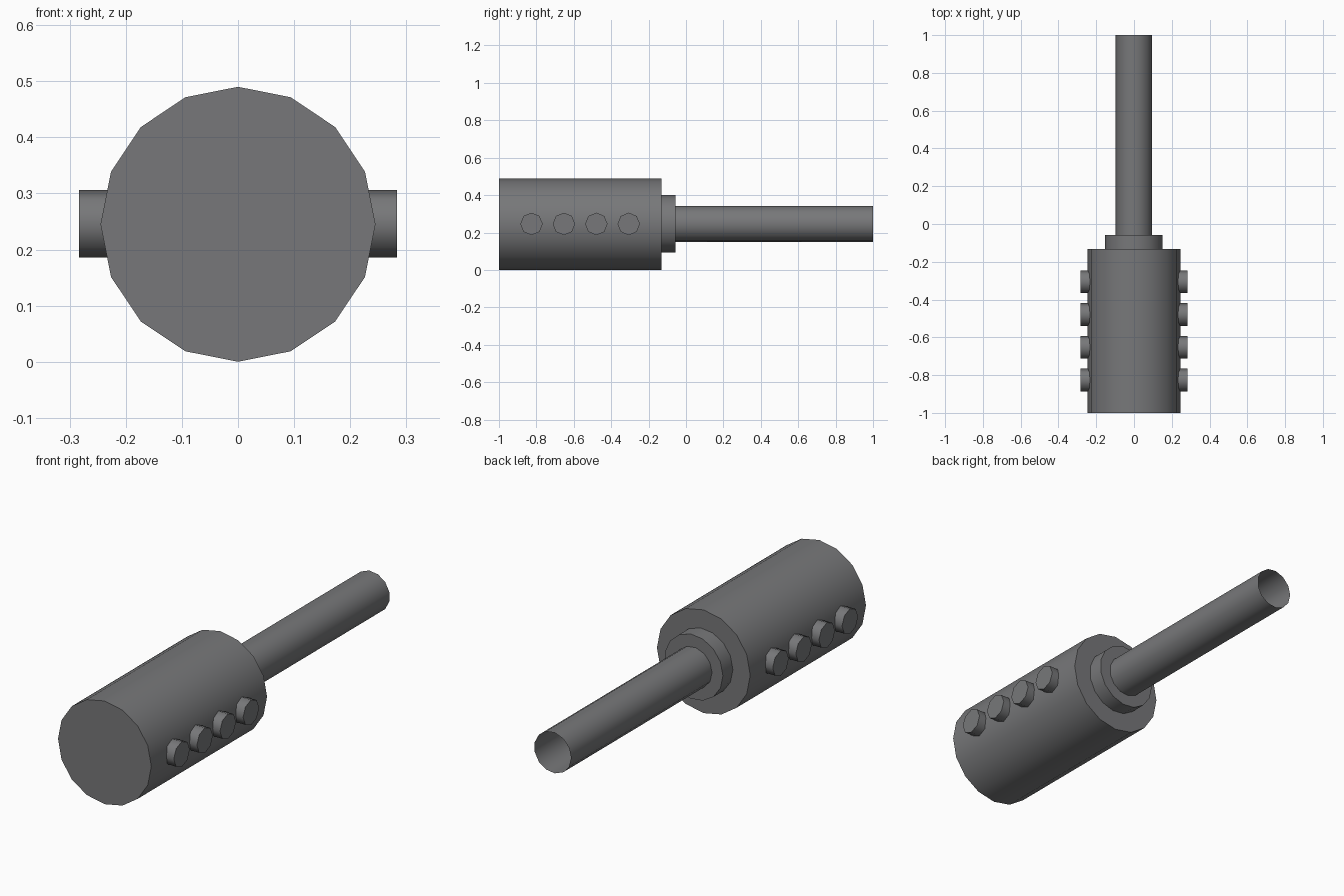
import bpy, bmesh
from math import cos, sin, pi, radians

if "Cube" in bpy.data.objects:
    bpy.data.objects.remove(bpy.data.objects["Cube"])

CZ = 0.245  # height of the main axis

dark = bpy.data.materials.new("dark_grey")
dark.diffuse_color = (0.185, 0.187, 0.193, 1)
dark.use_nodes = True
dark.node_tree.nodes["Principled BSDF"].inputs["Base Color"].default_value = dark.diffuse_color


def prism(name, axis, start, end, centre, radius, sides, phase=0.0, cap_start=True, cap_end=True):
    """Cylinder along 'x' or 'y'; centre is the pair of remaining coordinates."""
    bm = bmesh.new()
    rings = []
    for t in (start, end):
        ring = []
        for i in range(sides):
            a = phase + 2 * pi * i / sides
            u, z = centre[0] + radius * cos(a), centre[1] + radius * sin(a)
            ring.append(bm.verts.new((u, t, z) if axis == 'y' else (t, u, z)))
        rings.append(ring)
    for i in range(sides):
        j = (i + 1) % sides
        bm.faces.new((rings[0][i], rings[0][j], rings[1][j], rings[1][i]))
    if cap_start:
        bm.faces.new(rings[0])
    if cap_end:
        bm.faces.new(rings[1])
    bmesh.ops.recalc_face_normals(bm, faces=bm.faces)
    me = bpy.data.meshes.new(name)
    bm.to_mesh(me)
    bm.free()
    me.materials.append(dark)
    ob = bpy.data.objects.new(name, me)
    bpy.context.collection.objects.link(ob)
    # smooth sides, sharp rims
    bpy.ops.object.select_all(action='DESELECT')
    ob.select_set(True)
    bpy.context.view_layer.objects.active = ob
    bpy.ops.object.shade_smooth_by_angle(angle=radians(50))
    return ob


# Thick body, stepped collar and open-ended tube
prism("body", 'y', -1.0, -0.132, (0, CZ), 0.245, 16)
prism("collar", 'y', -0.132, -0.057, (0, CZ + 0.002), 0.154, 15, pi)
prism("tube", 'y', -0.057, 1.0, (0, CZ + 0.001), 0.097, 13, pi, cap_end=False)

# Row of four studs, mirrored to both sides
for k in range(4):
    y = -0.826 + 0.1733 * k
    stud = prism(f"stud_{k + 1}", 'x', 0.2, 0.283, (y, CZ + 0.001), 0.06, 8)
    mirror = stud.modifiers.new("mirror", 'MIRROR')
    mirror.use_axis = (True, False, False)
    mirror.use_mirror_merge = False
